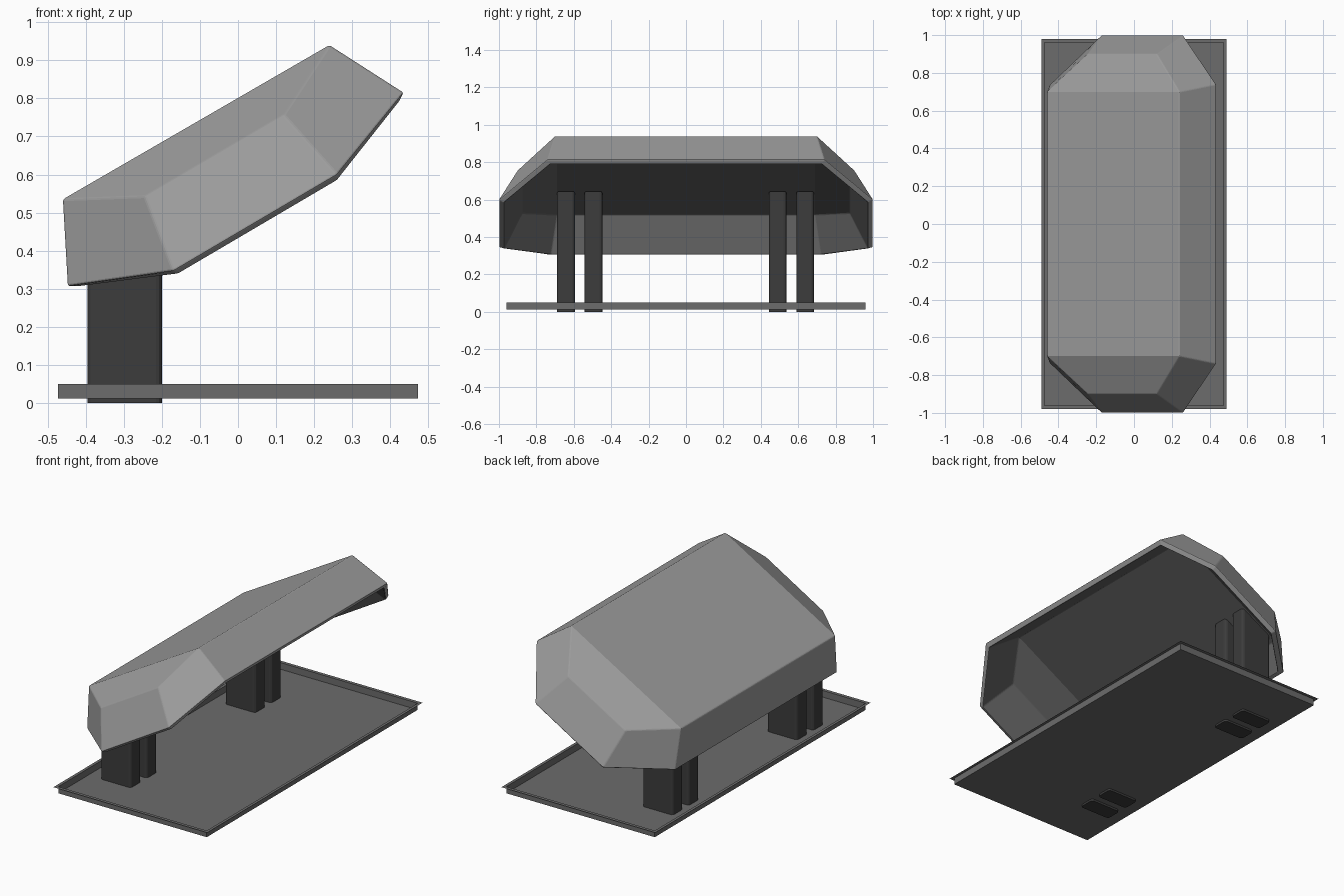
import bpy, bmesh

if "Cube" in bpy.data.objects:
    bpy.data.objects.remove(bpy.data.objects["Cube"])


def grey(name, value):
    mat = bpy.data.materials.new(name)
    mat.diffuse_color = (value, value, value, 1)
    mat.use_nodes = True
    mat.node_tree.nodes["Principled BSDF"].inputs["Base Color"].default_value = mat.diffuse_color
    return mat


def make_object(name, bm, *mats):
    mesh = bpy.data.meshes.new(name)
    bm.to_mesh(mesh)
    bm.free()
    for mat in mats:
        mesh.materials.append(mat)
    obj = bpy.data.objects.new(name, mesh)
    bpy.context.collection.objects.link(obj)
    return obj


hood_grey = grey("hood_grey", 0.33)
lining_grey = grey("lining_grey", 0.12)
tray_grey = grey("tray_grey", 0.15)
leg_grey = grey("leg_grey", 0.045)

# Tilted hood: faceted shell, open underneath, mirrored in y
ends = [
    (-0.46, 0.70, 0.535), (0.24, 0.70, 0.94),      # top panel corners
    (-0.245, 0.90, 0.543), (0.12, 0.90, 0.757),    # end facet corners
    (-0.17, 1.00, 0.347), (0.26, 1.00, 0.60),      # rim at the end
    (-0.447, 0.735, 0.307), (0.435, 0.74, 0.815),  # rim at the long sides
]
bm = bmesh.new()
sides = [[bm.verts.new((x, s * y, z)) for x, y, z in ends] for s in (-1, 1)]
for v in sides:
    for ids in ((0, 1, 3, 2), (2, 3, 5, 4), (0, 2, 4, 6), (1, 7, 5, 3)):
        bm.faces.new([v[i] for i in ids])
a, b = sides
for i, j in ((0, 1), (0, 6), (1, 7)):
    bm.faces.new((a[i], a[j], b[j], b[i]))
bmesh.ops.recalc_face_normals(bm, faces=bm.faces)
bm.faces.ensure_lookup_table()
if bm.faces[8].normal.z < 0:
    bmesh.ops.reverse_faces(bm, faces=bm.faces)
hood = make_object("hood", bm, hood_grey, lining_grey)
shell = hood.modifiers.new("shell", 'SOLIDIFY')
shell.thickness = 0.03
shell.offset = -1
shell.use_even_offset = True
shell.material_offset = 1       # dark lining inside
soft = hood.modifiers.new("soft_edges", 'BEVEL')
soft.width = 0.005
soft.segments = 2
soft.limit_method = 'ANGLE'

# Shallow base tray: flat floor, upright walls, thin outward lip
bm = bmesh.new()
rings = []
for hx, hy, z in ((0.473, 0.96, 0.012), (0.473, 0.96, 0.05), (0.49, 0.98, 0.05)):
    rings.append([bm.verts.new((sx * hx, sy * hy, z))
                  for sx, sy in ((-1, -1), (1, -1), (1, 1), (-1, 1))])
bm.faces.new(rings[0])
for lo, hi in zip(rings, rings[1:]):
    for i in range(4):
        j = (i + 1) % 4
        bm.faces.new((lo[i], lo[j], hi[j], hi[i]))
bmesh.ops.recalc_face_normals(bm, faces=bm.faces)
make_object("base_tray", bm, tray_grey)

# Four flat legs with rounded upright edges, tops cut to the hood slope
for n, y in enumerate((-0.642, -0.495, 0.49, 0.637)):
    bm = bmesh.new()
    bmesh.ops.create_cube(bm, size=1)
    upright = [e for e in bm.edges
               if abs(e.verts[0].co.z - e.verts[1].co.z) > 0.5]
    for v in bm.verts:
        top = 0.645 if v.co.x > 0 else 0.535
        v.co = (-0.2975 + v.co.x * 0.195, y + v.co.y * 0.095,
                top if v.co.z > 0 else 0)
    bmesh.ops.bevel(bm, geom=upright, offset=0.016, segments=3,
                    profile=0.5, affect='EDGES')
    bmesh.ops.recalc_face_normals(bm, faces=bm.faces)
    make_object(f"leg_{n + 1}", bm, leg_grey)
